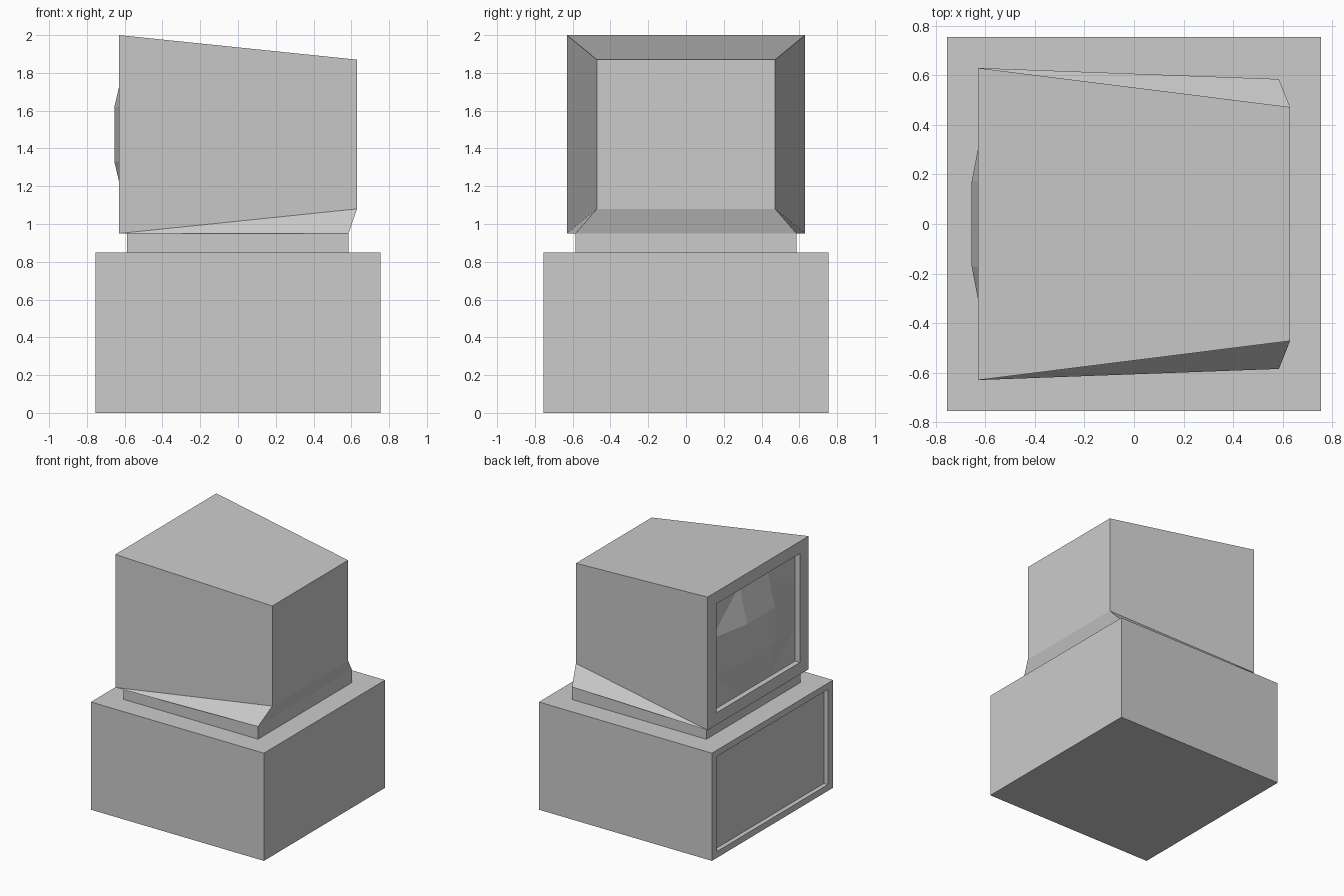
import bpy
import bmesh

default = bpy.data.objects.get("Cube")
if default:
    bpy.data.objects.remove(default, do_unlink=True)

grey = bpy.data.materials.new("plain grey")
grey.use_nodes = True
colour = (0.6, 0.6, 0.6, 1)
grey.diffuse_color = colour
grey.node_tree.nodes["Principled BSDF"].inputs["Base Color"].default_value = colour


def finish(name, bm):
    bmesh.ops.recalc_face_normals(bm, faces=bm.faces)
    mesh = bpy.data.meshes.new(name)
    bm.to_mesh(mesh)
    bm.free()
    mesh.materials.append(grey)
    obj = bpy.data.objects.new(name, mesh)
    bpy.context.collection.objects.link(obj)
    return obj


def loft(name, sections):
    """Join rectangles (x, half width, bottom, top) into a closed solid."""
    bm = bmesh.new()
    rings = []
    for x, w, low, high in sections:
        corners = [(-w, low), (w, low), (w, high), (-w, high)]
        rings.append([bm.verts.new((x, y, z)) for y, z in corners])
    for a, b in zip(rings, rings[1:]):
        for i in range(4):
            j = (i + 1) % 4
            bm.faces.new((a[i], a[j], b[j], b[i]))
    bm.faces.new(rings[0])
    bm.faces.new(rings[-1])
    return finish(name, bm)


def hull(name, points):
    bm = bmesh.new()
    verts = [bm.verts.new(p) for p in points]
    bmesh.ops.convex_hull(bm, input=verts)
    bmesh.ops.dissolve_limit(bm, angle_limit=0.01, verts=bm.verts, edges=bm.edges)
    return finish(name, bm)


# Computer case with a recessed panel on its working side
loft("computer_case", [
    (0.755, 0.755, 0, 0.85),
    (-0.755, 0.755, 0, 0.85),
    (-0.755, 0.69, 0.05, 0.80),
    (-0.72, 0.69, 0.05, 0.80),
])

# Square plinth between case and monitor
loft("monitor_plinth", [(0.585, 0.585, 0.85, 0.95), (-0.588, 0.585, 0.85, 0.95)])

# Wedge that fills the space under the tapering monitor
hull("monitor_wedge", [
    (x, side * y, z) for side in (-1, 1)
    for x, y, z in [(-0.63, 0.63, 0.95), (0.585, 0.585, 0.95), (0.63, 0.472, 1.08)]
])

# Tapered monitor shell with a recessed screen opening
edge_x, half_w, half_h, mid_z = -0.588, 0.52, 0.43, 1.475
opening = (half_w, mid_z - half_h, mid_z + half_h)
loft("monitor_shell", [
    (0.63, 0.472, 1.08, 1.87),
    (-0.63, 0.63, 0.95, 2.0),
    (-0.63, *opening),
    (edge_x, *opening),
])

# Bulging faceted screen
third = 1 / 3
screen_points = []
for sy in (-1, 1):
    for sz in (-1, 1):
        for x, fy, fz in [(-0.655, third, third), (edge_x, 1, third), (edge_x, third, 1)]:
            screen_points.append((x, sy * fy * half_w, mid_z + sz * fz * half_h))
hull("screen_glass", screen_points)
